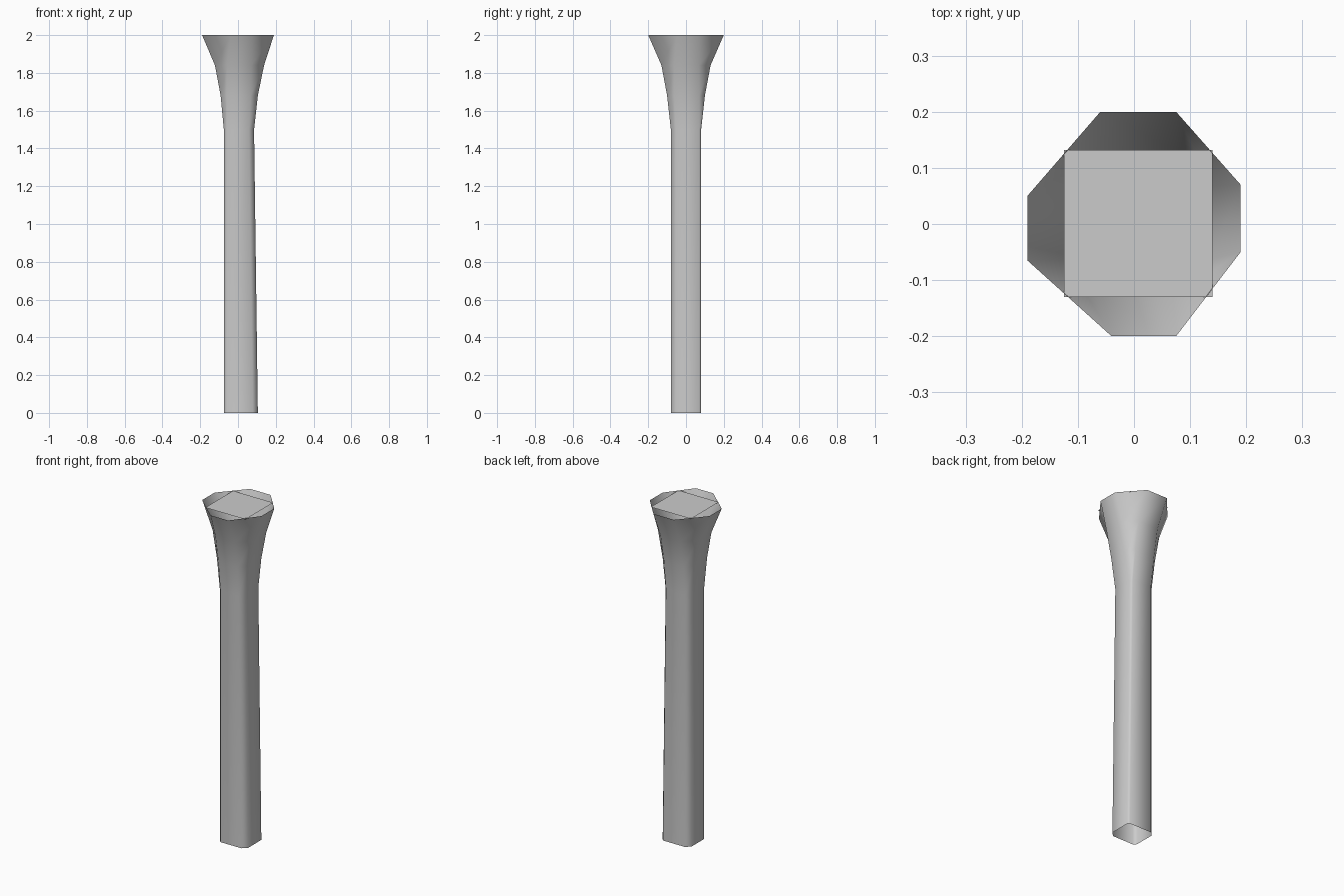
import bpy, math

if "Cube" in bpy.data.objects:
    bpy.data.objects.remove(bpy.data.objects["Cube"])

def add_object(name, verts, faces):
    mesh = bpy.data.meshes.new(name)
    mesh.from_pydata(verts, [], faces)
    obj = bpy.data.objects.new(name, mesh)
    bpy.context.collection.objects.link(obj)
    return obj

def chamfered_ring(z, x0, x1, y, cuts):
    """Eight points, counter-clockwise; cuts are the (x, y) chamfers per corner."""
    (ax, ay), (bx, by), (cx, cy), (dx, dy) = cuts
    return [(x0 + ax, -y, z), (x1 - bx, -y, z), (x1, -y + by, z), (x1, y - cy, z),
            (x1 - cx, y, z), (x0 + dx, y, z), (x0, y - dy, z), (x0, -y + ay, z)]

def even(a, b, c, d):
    return [(v, v) for v in (a, b, c, d)]

# Post: straight shaft flaring to an irregular octagon, open at both ends
shaft_cuts = even(.016, .027, .010, .026)
rings = [
    chamfered_ring(0.00, -.075, .105, .08, shaft_cuts),
    chamfered_ring(1.50, -.075, .085, .08, shaft_cuts),
    chamfered_ring(1.68, -.092, .105, .10, even(.033, .038, .030, .038)),
    chamfered_ring(1.84, -.122, .138, .13, even(.065, .068, .062, .068)),
    chamfered_ring(2.00, -.190, .190, .20,
                   [(.15, .135), (.115, .15), (.115, .13), (.13, .15)]),
]
verts = [v for ring in rings for v in ring]
faces = [(8 * r + i, 8 * r + (i + 1) % 8, 8 * r + 8 + (i + 1) % 8, 8 * r + 8 + i)
         for r in range(len(rings) - 1) for i in range(8)]
post = add_object("flared_post", verts, faces)
bpy.context.view_layer.objects.active = post
post.select_set(True)
bpy.ops.object.shade_smooth_by_angle(angle=math.radians(60))

# Top plate: flat square sheet just inside the rim
zt = 1.997
add_object("top_plate", [(-.125, -.13, zt), (.14, -.13, zt),
                         (.14, .132, zt), (-.125, .132, zt)], [(0, 1, 2, 3)])
